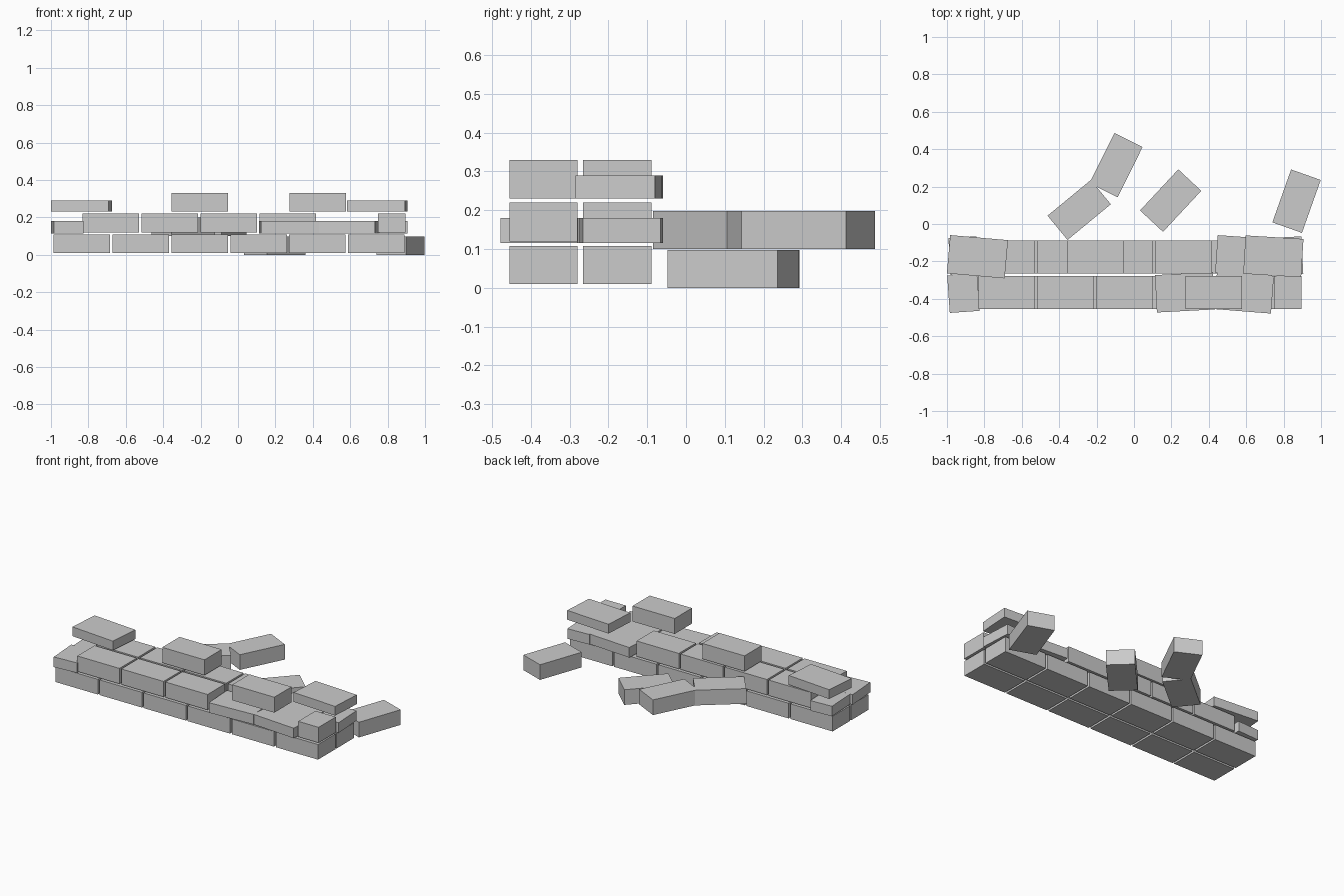
import bpy, bmesh, math

if "Cube" in bpy.data.objects:
    bpy.data.objects.remove(bpy.data.objects["Cube"])

stone = bpy.data.materials.new("grey_stone")
stone.diffuse_color = (0.6, 0.6, 0.6, 1)
stone.use_nodes = True
stone.node_tree.nodes["Principled BSDF"].inputs["Base Color"].default_value = stone.diffuse_color

FRONT, BACK = -0.367, -0.177      # centre lines of the two brick rows
LENGTH, DEPTH = 0.302, 0.176
PITCH = 0.315


def brick(name, x, y, z0, z1, length=LENGTH, depth=DEPTH, angle=0):
    """Flat-faced block between heights z0 and z1, turned about z."""
    bm = bmesh.new()
    bmesh.ops.create_cube(bm, size=1)
    bmesh.ops.scale(bm, vec=(length, depth, z1 - z0), verts=bm.verts)
    mesh = bpy.data.meshes.new(name)
    bm.to_mesh(mesh)
    bm.free()
    mesh.materials.append(stone)
    ob = bpy.data.objects.new(name, mesh)
    ob.location = (x, y, (z0 + z1) / 2)
    ob.rotation_euler.z = math.radians(angle)
    bpy.context.collection.objects.link(ob)


# Bottom course: six bricks in each row
for row, y in (("front", FRONT), ("back", BACK)):
    for i in range(6):
        brick(f"bottom_{row}_brick", -0.835 + i * PITCH, y, 0.01, 0.108)

# Middle course: whole bricks, offset by half a brick
for row, y, count in (("front", FRONT, 3), ("back", BACK, 4)):
    for i in range(count):
        brick(f"middle_{row}_brick", -0.68 + i * PITCH, y, 0.12, 0.22)
brick("middle_end_half_brick", 0.822, FRONT, 0.12, 0.22, 0.146)

# Middle course: thin, wider slabs set slightly askew
for x, y, length, angle in (
    (-0.912, -0.370, 0.16, 4),
    (-0.912, -0.170, 0.15, 3),
    (0.272, -0.365, 0.31, 3),
    (0.588, -0.367, 0.305, -4.5),
    (0.593, -0.170, 0.305, -4),
    (0.824, -0.170, 0.152, 3),
):
    brick("middle_thin_slab", x, y, 0.115, 0.18, length, 0.2, angle)

# Top course: two whole bricks and two thin slabs
brick("top_back_brick", -0.205, BACK, 0.23, 0.33)
brick("top_front_brick", 0.427, FRONT, 0.23, 0.33)
brick("top_left_slab", -0.837, -0.175, 0.23, 0.29, 0.31, 0.205, -5)
brick("top_right_slab", 0.745, -0.173, 0.23, 0.29, 0.31, 0.205, -3.5)

# Fallen bricks scattered behind the wall
for x, y, z, angle in (
    (-0.293, 0.075, 0.1, 39.5),
    (-0.096, 0.315, 0.1, 63.5),
    (0.196, 0.125, 0.0, 47),
    (0.869, 0.122, 0.0, 70.5),
):
    brick("fallen_brick", x, y, z, z + 0.098, 0.3, 0.168, angle)
